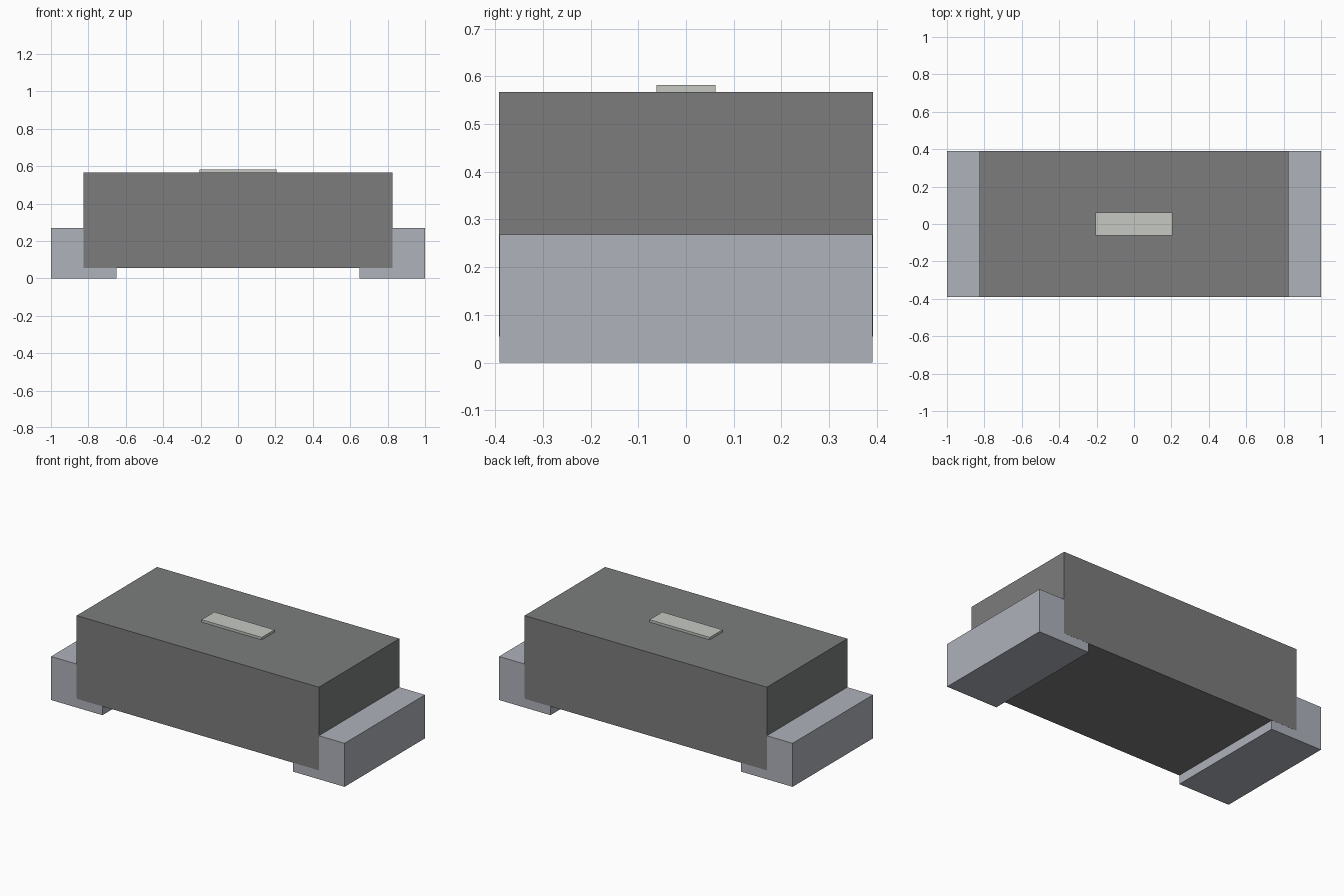
import bpy

if "Cube" in bpy.data.objects:
    bpy.data.objects.remove(bpy.data.objects["Cube"], do_unlink=True)


def material(name, rgb):
    mat = bpy.data.materials.new(name)
    mat.use_nodes = True
    color = (*rgb, 1.0)
    mat.diffuse_color = color
    mat.node_tree.nodes["Principled BSDF"].inputs["Base Color"].default_value = color
    return mat


def box(name, low, high, mat):
    bpy.ops.mesh.primitive_cube_add(size=1)
    obj = bpy.context.object
    obj.name = name
    for v in obj.data.vertices:
        v.co = [h if c > 0 else l for c, l, h in zip(v.co, low, high)]
    obj.data.materials.append(mat)
    return obj


dark_grey = material("dark grey", (0.2, 0.202, 0.205))
silver = material("silver", (0.43, 0.445, 0.5))
pale_grey = material("pale grey", (0.56, 0.58, 0.54))

# Main block
box("body", (-0.825, -0.3915, 0.055), (0.825, 0.3915, 0.567), dark_grey)

# End blocks that overlap the body and stand on the ground
for side, name in ((1, "left_terminal"), (-1, "right_terminal")):
    inner, outer = sorted((side * 0.65, side))
    box(name, (inner, -0.391, 0), (outer, 0.391, 0.268), silver)

# Thin raised plate on the top
box("top_plate", (-0.205, -0.062, 0.567), (0.205, 0.062, 0.582), pale_grey)
